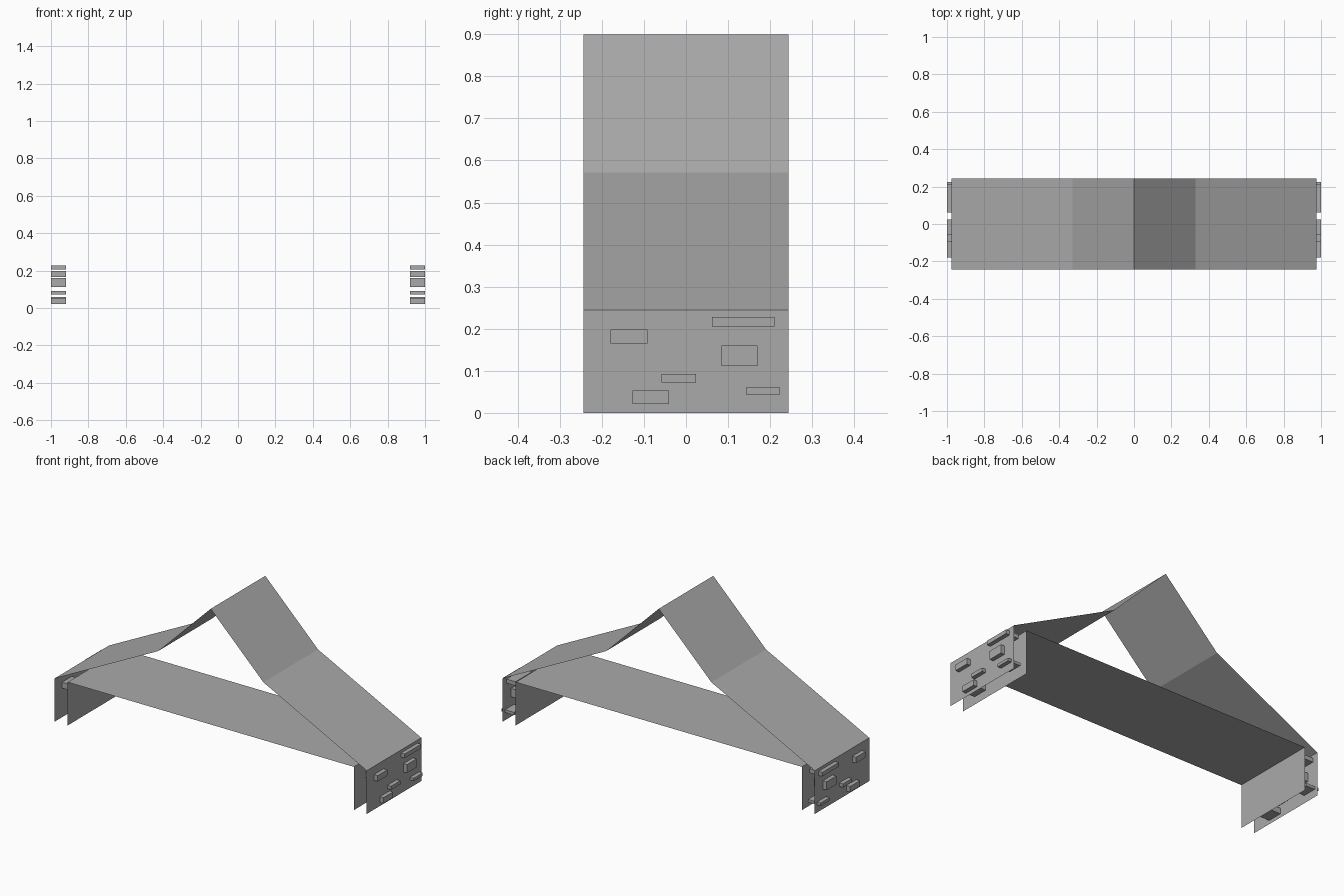
import bpy
import bmesh
from mathutils import Matrix, Vector

cube = bpy.data.objects.get("Cube")
if cube:
    bpy.data.objects.remove(cube, do_unlink=True)

HALF_DEPTH = 0.244
WALL_X = 0.977
INNER_X = 0.896
EAVE_Z = 0.245

grey = bpy.data.materials.new("plain grey")
grey.use_nodes = True
colour = (0.4, 0.4, 0.4, 1)
grey.diffuse_color = colour
grey.node_tree.nodes["Principled BSDF"].inputs["Base Color"].default_value = colour


def finish(name, bm):
    mesh = bpy.data.meshes.new(name)
    bm.to_mesh(mesh)
    bm.free()
    mesh.materials.append(grey)
    obj = bpy.data.objects.new(name, mesh)
    bpy.context.collection.objects.link(obj)
    return obj


def folded_sheet(name, profile):
    """Sweep an x-z profile along y as a sheet without thickness."""
    bm = bmesh.new()
    rows = [[bm.verts.new((x, y, z)) for y in (-HALF_DEPTH, HALF_DEPTH)]
            for x, z in profile]
    for a, b in zip(rows, rows[1:]):
        bm.faces.new((a[0], b[0], b[1], a[1]))
    return finish(name, bm)


def mirrored(half):
    """Complete a right-hand half profile, listed from the middle outwards."""
    return [(-x, z) for x, z in reversed(half)] + [p for p in half if p[0] > 0]


# Gambrel roof with the outer end walls
folded_sheet("roof_and_end_walls",
             mirrored([(0, 0.9), (0.33, 0.572), (WALL_X, EAVE_Z), (WALL_X, 0)]))

# Flat ceiling with the inner end walls
folded_sheet("ceiling_and_inner_walls",
             mirrored([(INNER_X, EAVE_Z), (INNER_X, 0)]))

# Blocks set through the end walls: y range, z range
BLOCKS = [
    (0.062, 0.21, 0.205, 0.228),
    (-0.179, -0.092, 0.165, 0.198),
    (0.084, 0.17, 0.112, 0.16),
    (-0.058, 0.024, 0.072, 0.092),
    (-0.127, -0.04, 0.021, 0.053),
    (0.143, 0.224, 0.044, 0.06),
]
for side, sign in (("left", 1), ("right", -1)):
    bm = bmesh.new()
    for y0, y1, z0, z1 in BLOCKS:
        centre = Vector((sign * 0.96, (y0 + y1) / 2, (z0 + z1) / 2))
        size = Matrix.Diagonal((0.08, y1 - y0, z1 - z0, 1))
        bmesh.ops.create_cube(bm, size=1, matrix=Matrix.Translation(centre) @ size)
    finish(side + "_wall_blocks", bm)
